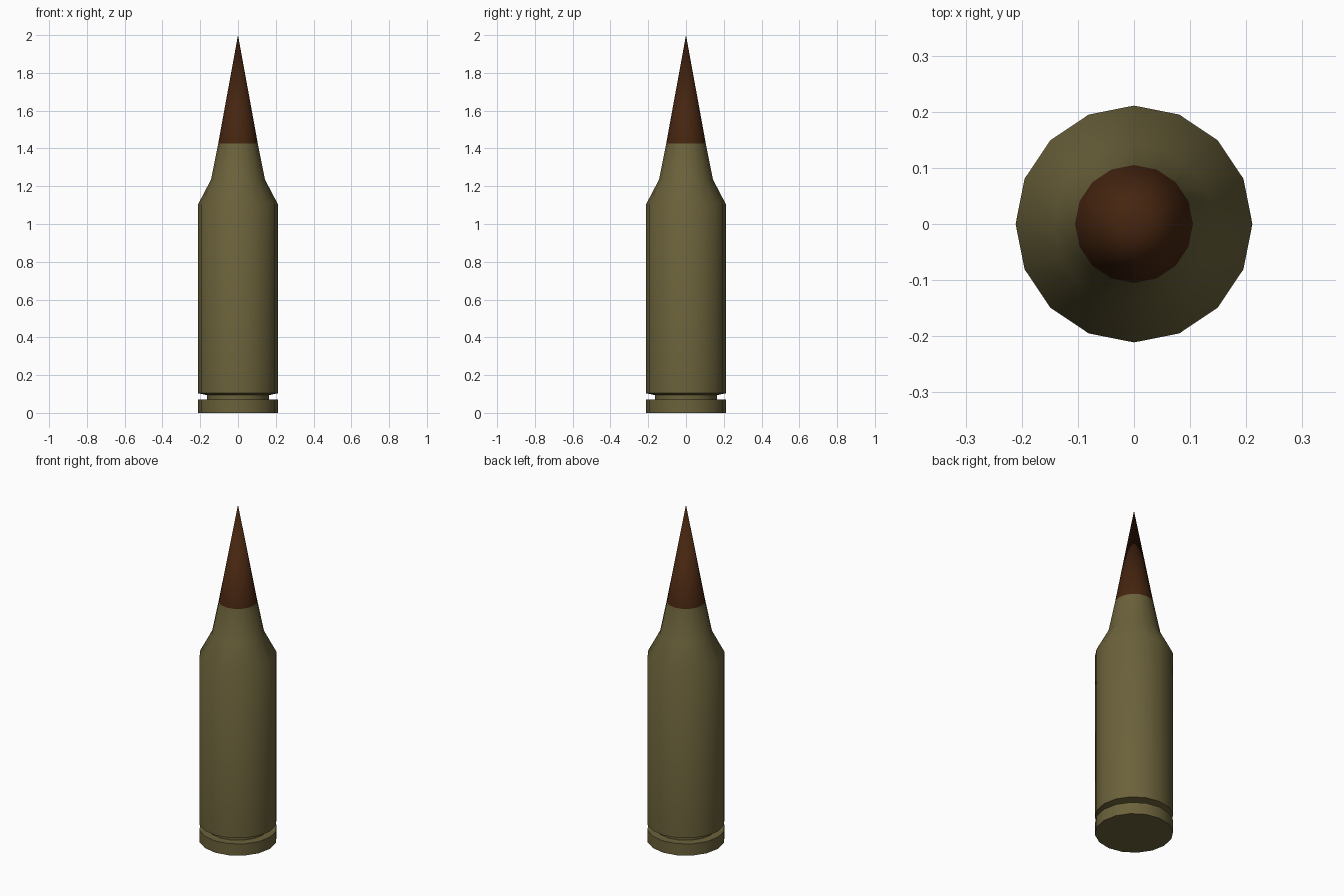
import bpy, bmesh, math

if "Cube" in bpy.data.objects:
    bpy.data.objects.remove(bpy.data.objects["Cube"])

SIDES = 16


def material(name, rgb):
    m = bpy.data.materials.new(name)
    m.diffuse_color = (*rgb, 1)
    m.use_nodes = True
    m.node_tree.nodes["Principled BSDF"].inputs["Base Color"].default_value = m.diffuse_color
    return m


def lathe(name, profile, mat, angle):
    """Revolve (radius, z) points around z; radius 0 makes a point."""
    bm = bmesh.new()
    rings = []
    for r, z in profile:
        if r == 0:
            rings.append([bm.verts.new((0, 0, z))] * SIDES)
        else:
            rings.append([bm.verts.new((r * math.cos(math.tau * i / SIDES),
                                        r * math.sin(math.tau * i / SIDES), z))
                          for i in range(SIDES)])
    for a, b in zip(rings, rings[1:]):
        for i in range(SIDES):
            j = (i + 1) % SIDES
            bm.faces.new(list(dict.fromkeys((a[i], a[j], b[j], b[i]))))
    # flat cap on the bottom ring
    bm.faces.new(rings[0][::-1])
    me = bpy.data.meshes.new(name)
    bm.to_mesh(me)
    bm.free()
    me.materials.append(mat)
    ob = bpy.data.objects.new(name, me)
    bpy.context.collection.objects.link(ob)
    bpy.ops.object.select_all(action='DESELECT')
    ob.select_set(True)
    bpy.context.view_layer.objects.active = ob
    bpy.ops.object.shade_smooth_by_angle(angle=math.radians(angle))
    return ob


olive = material("olive_brass", (0.145, 0.12, 0.043))
copper = material("dark_copper", (0.06, 0.018, 0.005))

# Case: rim, extractor groove, body, shoulder, neck
lathe("case", [(0.211, 0), (0.211, 0.07), (0.164, 0.07), (0.164, 0.094),
               (0.211, 0.104), (0.211, 1.105), (0.143, 1.235),
               (0.105, 1.425)], olive, 35)

# Pointed tip seated in the neck
lathe("tip", [(0.105, 1.425), (0, 2.0)], copper, 35)
